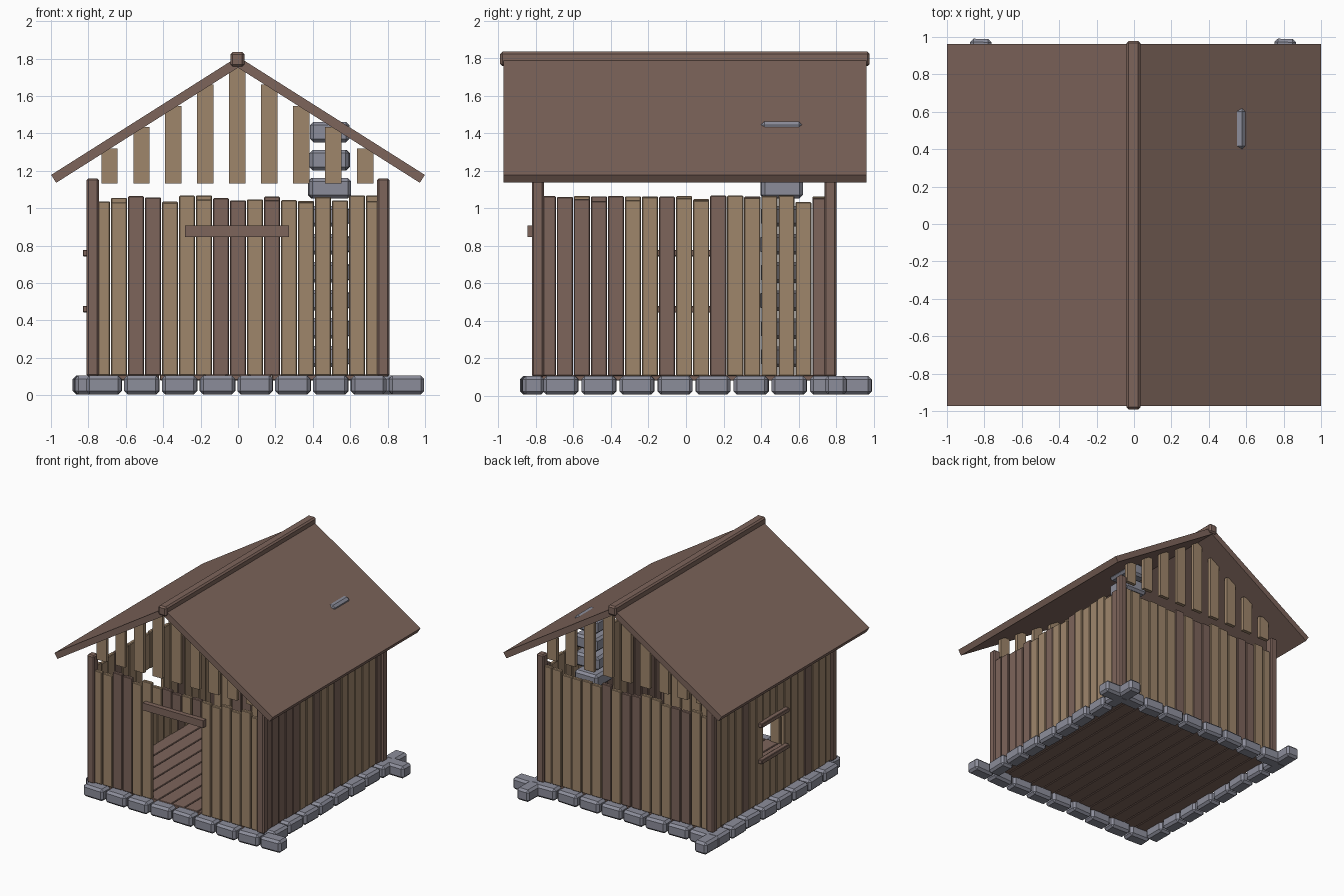
import bpy, bmesh, math, random
from mathutils import Matrix, Vector

if "Cube" in bpy.data.objects:
    bpy.data.objects.remove(bpy.data.objects["Cube"])

random.seed(4)
CY = -0.01            # centre of the house in y
W = 0.78              # wall plane distance from the centre
PITCH = 0.0909        # wall plank spacing


def material(name, rgb):
    m = bpy.data.materials.new(name)
    m.diffuse_color = (*rgb, 1)
    m.use_nodes = True
    m.node_tree.nodes["Principled BSDF"].inputs["Base Color"].default_value = m.diffuse_color
    return m


DARK = material("dark_wood", (0.205, 0.128, 0.104))
LIGHT = material("light_wood", (0.345, 0.238, 0.148))
STONE = material("grey_stone", (0.262, 0.268, 0.325))


class Part:
    """Collects chamfered boxes into one object."""

    def __init__(self, name, *mats):
        self.name, self.mats, self.bm = name, mats, bmesh.new()

    def box(self, centre, size, bevel=0.0, rot=None, mat=0):
        b = bmesh.new()
        bmesh.ops.create_cube(b, size=1)
        bmesh.ops.scale(b, vec=size, verts=b.verts)
        if bevel:
            bmesh.ops.bevel(b, geom=b.edges[:], offset=bevel, segments=1,
                            affect='EDGES', clamp_overlap=True)
        m = Matrix.Translation(centre)
        if rot:
            m = m @ rot
        b.transform(m)
        for f in b.faces:
            f.material_index = mat
        me = bpy.data.meshes.new("tmp")
        b.to_mesh(me)
        b.free()
        self.bm.from_mesh(me)
        bpy.data.meshes.remove(me)

    def done(self):
        me = bpy.data.meshes.new(self.name)
        self.bm.to_mesh(me)
        self.bm.free()
        for m in self.mats:
            me.materials.append(m)
        ob = bpy.data.objects.new(self.name, me)
        bpy.context.collection.objects.link(ob)
        return ob


def turn(deg, axis='Z'):
    return Matrix.Rotation(math.radians(deg), 4, axis)


# Foundation stones: front and back rows along x, side rows along y
def stone_row(name, along_x, fixed, spans):
    p = Part(name, STONE)
    for a, b in spans:
        mid, length = (a + b) / 2, b - a
        off = fixed + random.uniform(-0.006, 0.006)
        c = (mid, off, 0.055) if along_x else (off, mid, 0.055)
        s = (length, 0.115, 0.1) if along_x else (0.115, length, 0.1)
        p.box(c, s, 0.018, turn(random.uniform(-3, 3)))
    p.done()


front_spans = [(-0.81 + 0.202 * i, -0.622 + 0.202 * i) for i in range(9)]
side_spans = [(-0.76 + 0.203 * i, -0.575 + 0.203 * i) for i in range(8)] + [(0.815, 0.99)]
stone_row("front_foundation", True, -0.82, front_spans)
stone_row("back_foundation", True, 0.80, front_spans)
stone_row("left_foundation", False, -0.82, side_spans)
stone_row("right_foundation", False, 0.81, side_spans)

# Floor boards running front to back
floor = Part("floor", DARK)
for i in range(13):
    floor.box(((i - 6) * 0.12, CY, 0.095), (0.116, 1.56, 0.03), 0.004)
floor.done()

# Corner posts
posts = Part("corner_posts", DARK)
for sx in (-1, 1):
    for sy in (-1, 1):
        posts.box((sx * 0.777, CY + sy * W, 0.63), (0.065, 0.065, 1.06), 0.01)
posts.done()


# Plank walls, with an optional opening (planks, bottom, top)
def wall(name, along_x, fixed, dark, opening=None):
    p = Part(name, LIGHT, DARK)
    for k in range(17):
        u = (k - 8) * PITCH
        top = random.uniform(1.03, 1.068)
        pieces = [(0.105, top)]
        if opening and k in opening[0]:
            pieces = [(a, b) for a, b in ((0.105, opening[1]), (opening[2], top)) if b - a > 0.02]
        off = fixed + random.uniform(-0.004, 0.004)
        for a, b in pieces:
            z = (a + b) / 2
            if along_x:
                p.box((u, off, z), (0.086, 0.03, b - a), 0.005, mat=int(k in dark))
            else:
                p.box((off, u + CY, z), (0.03, 0.086, b - a), 0.005, mat=int(k in dark))
    p.done()


wall("front_wall", True, CY - W, {2, 3, 7, 8, 10}, (range(6, 11), 0.105, 0.875))
wall("back_wall", True, CY + W, {2, 3, 7, 8, 10})
wall("right_wall", False, W, {0, 1, 2, 3, 4, 7, 10, 16})
wall("left_wall", False, -W, {3, 12}, (range(7, 10), 0.46, 0.76))

# Door lintel and window rails
lintel = Part("door_lintel", DARK)
lintel.box((-0.005, CY - W - 0.035, 0.877), (0.555, 0.04, 0.06))
lintel.done()
rails = Part("window_rails", DARK)
for z in (0.46, 0.76):
    rails.box((-W - 0.03, 0.01, z), (0.04, 0.36, 0.035), 0.004)
rails.done()

# Gable slats under the roof
for name, sy in (("front_gable", -1), ("back_gable", 1)):
    g = Part(name, LIGHT)
    for k in range(-4, 5):
        top = 1.775 - 0.114 * abs(k)
        g.box((k * 0.171 - 0.003, CY + sy * W, (1.132 + top) / 2), (0.088, 0.03, top - 1.132))
    g.done()

# Roof slabs: outer top edge at x = 1.0, z = 1.178, rising to the ridge
slope = math.atan(0.633)
length = 1.0 / math.cos(slope)
for name, s in (("right_roof", 1), ("left_roof", -1)):
    roof = Part(name, DARK)
    along = Vector((-s * math.cos(slope), 0, math.sin(slope)))
    down = Vector((-s * math.sin(slope), 0, -math.cos(slope)))
    c = Vector((s * 0.999, -0.006, 1.178)) + along * length / 2 + down * 0.025
    roof.box(c, (length, 1.935, 0.05), rot=turn(s * math.degrees(slope), 'Y'))
    roof.done()

# Ridge beam
ridge = Part("ridge_beam", DARK)
ridge.box((-0.003, -0.006, 1.796), (0.075, 1.97, 0.078), 0.012)
ridge.done()

# Chimney stack of loose stones, its top just breaking the roof
chimney = Part("chimney", STONE)
for i in range(9):
    wide = 0.21 + (0.015 if i == 6 else 0)
    chimney.box((0.49, 0.51, 0.207 + 0.15 * i), (wide, 0.22, 0.11), 0.018,
                turn(random.uniform(-2, 2) if i < 8 else 0))
chimney.done()
